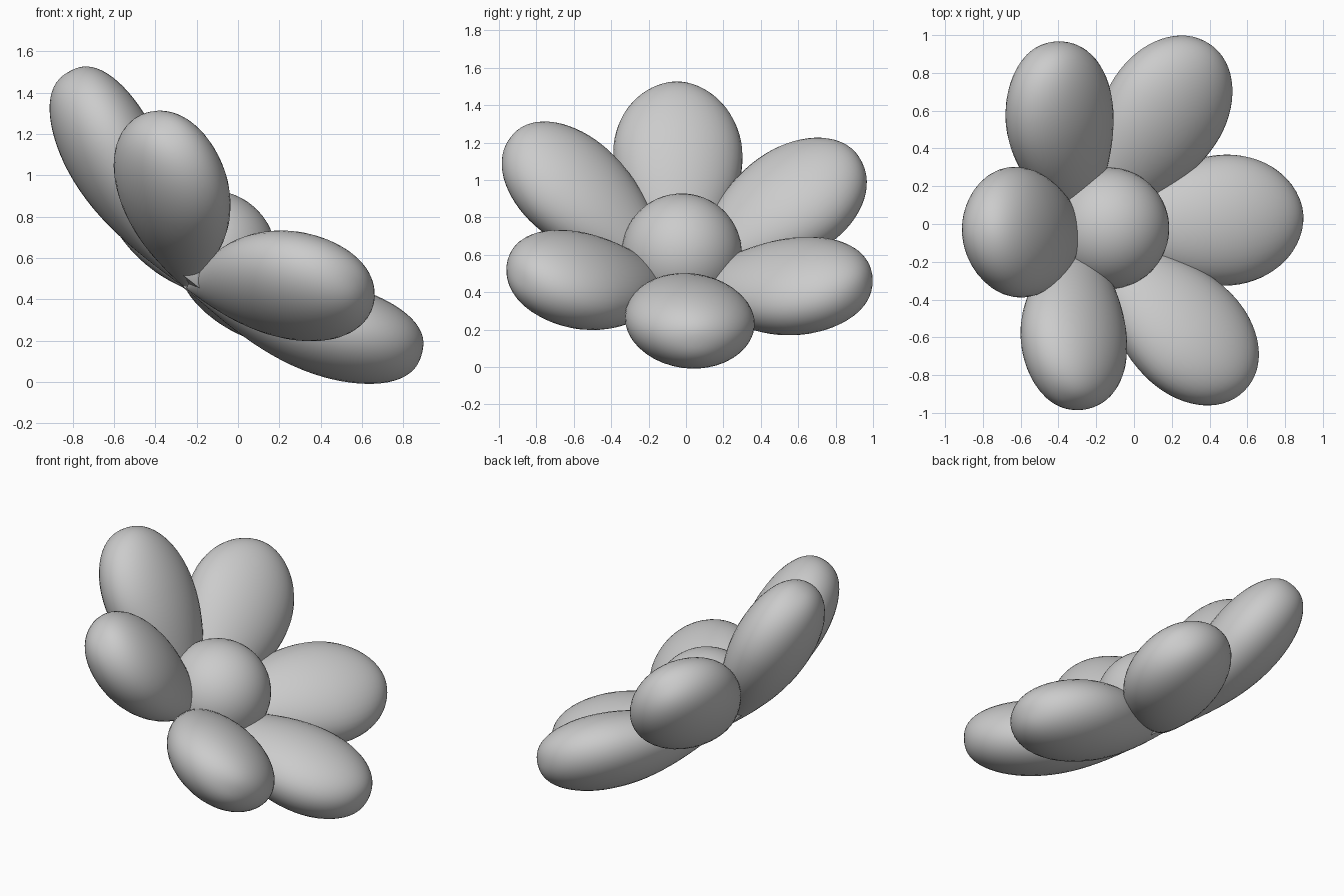
import bpy, bmesh
from math import sin, cos, pi, radians
from mathutils import Matrix, Vector

if "Cube" in bpy.data.objects:
    bpy.data.objects.remove(bpy.data.objects["Cube"])

# Flower frame: base point, tilted toward +x and rolled slightly toward +y
FRAME = (Matrix.Translation((-0.255, -0.04, 0.453)) @ Matrix.Rotation(radians(38), 4, 'Y')
         @ Matrix.Rotation(radians(-5), 4, 'X'))


def finish(bm, name, matrix):
    bmesh.ops.recalc_face_normals(bm, faces=bm.faces)
    for f in bm.faces:
        f.smooth = True
    bm.transform(matrix)
    mesh = bpy.data.meshes.new(name)
    bm.to_mesh(mesh)
    bm.free()
    obj = bpy.data.objects.new(name, mesh)
    bpy.context.collection.objects.link(obj)
    bpy.context.view_layer.objects.active = obj
    obj.select_set(True)
    bpy.ops.object.shade_smooth_by_angle(angle=radians(40))
    obj.select_set(False)


# Petal stations (distance, half width, half thickness): tapered stem, blunt outer end
PEAK, LENGTH, THICK, WIDTH = 0.77, 1.19, 0.235, 0.347
profile = []
for i in range(1, 15):
    a = pi / 2 * i / 14
    profile.append((PEAK * i / 14, WIDTH * sin(a), THICK * sin(a)))
for i in range(1, 16):
    a = pi / 2 * i / 16
    profile.append((PEAK + (LENGTH - PEAK) * sin(a), WIDTH * cos(a), THICK * cos(a) ** 0.82))


def petal(name, angle, lift, widen):
    bm = bmesh.new()
    seg, rings = 40, []
    for s, w, t in profile:
        ring = []
        for k in range(seg):
            c, h = cos(2 * pi * k / seg), sin(2 * pi * k / seg)
            # The upper side is slightly flatter than the underside
            ring.append(bm.verts.new((s, w * widen * c, t * h * (0.94 if h > 0 else 1))))
        rings.append(ring)
    base = bm.verts.new((0, 0, 0))
    tip = bm.verts.new((LENGTH, 0, 0))
    for k in range(seg):
        j = (k + 1) % seg
        bm.faces.new((base, rings[0][j], rings[0][k]))
        bm.faces.new((tip, rings[-1][k], rings[-1][j]))
        for a, b in zip(rings, rings[1:]):
            bm.faces.new((a[k], a[j], b[j], b[k]))
    # Lift the petal, then turn it to its place around the flower
    place = Matrix.Rotation(radians(angle), 4, 'Z') @ Matrix.Rotation(radians(-lift), 4, 'Y')
    finish(bm, name, FRAME @ place)


# Six petals, slightly uneven spacing
for i, (angle, lift, widen) in enumerate([(2.8, 22.8, 1), (61, 23.2, 1), (122.5, 24, 0.97),
                                          (182.5, 24, 1), (239, 24, 0.94), (306, 22.8, 1)]):
    petal(f"petal_{i + 1}", angle, lift, widen)

# Centre dome: sphere cut flat at the back
bm = bmesh.new()
bmesh.ops.create_uvsphere(bm, u_segments=48, v_segments=24, radius=0.322,
                          matrix=Matrix.Translation((0, 0, 0.195)))
cut = bmesh.ops.bisect_plane(bm, geom=bm.verts[:] + bm.edges[:] + bm.faces[:],
                             plane_co=Vector((0, 0, 0.02)), plane_no=Vector((0, 0, 1)),
                             clear_inner=True)
bmesh.ops.contextual_create(
    bm, geom=[e for e in cut['geom_cut'] if isinstance(e, bmesh.types.BMEdge)])
finish(bm, "flower_centre", FRAME)
